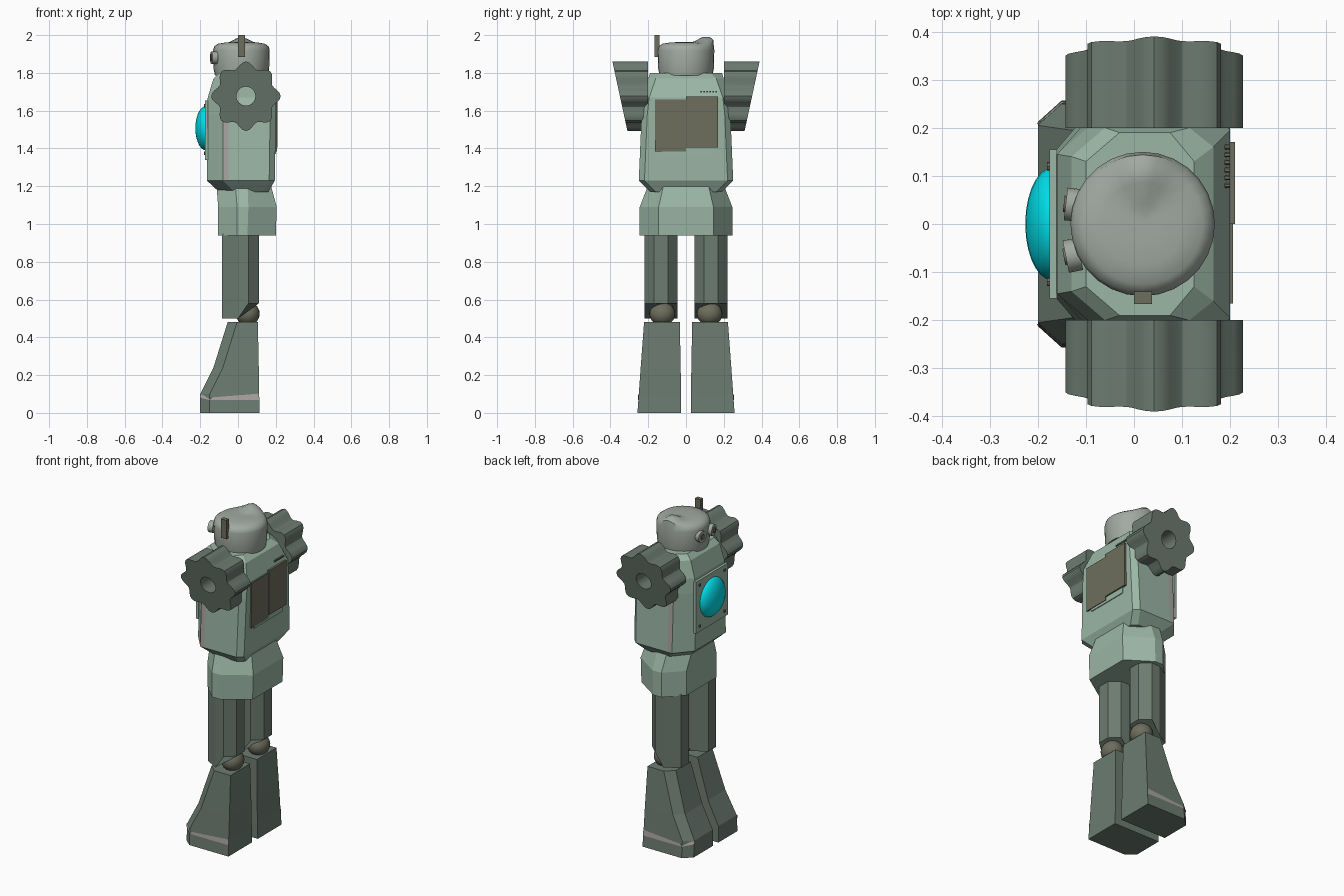
import bpy, bmesh, math
from mathutils import Vector, Matrix

if "Cube" in bpy.data.objects:
    bpy.data.objects.remove(bpy.data.objects["Cube"])


def material(name, rgb):
    m = bpy.data.materials.new(name)
    m.diffuse_color = (*rgb, 1)
    m.use_nodes = True
    m.node_tree.nodes["Principled BSDF"].inputs["Base Color"].default_value = m.diffuse_color
    return m


GREEN = material("pale_green", (0.33, 0.47, 0.38))
DARK = material("dark_green", (0.15, 0.20, 0.165))
HEAD = material("warm_grey", (0.36, 0.40, 0.36))
BROWN = material("brown_grey", (0.155, 0.155, 0.11))
CYAN = material("cyan", (0.0, 0.74, 0.82))
STRIPE = material("light_stripe", (0.40, 0.37, 0.36))


def finish(name, bm, mat, smooth=None):
    bmesh.ops.recalc_face_normals(bm, faces=bm.faces)
    me = bpy.data.meshes.new(name)
    bm.to_mesh(me)
    bm.free()
    me.materials.append(mat)
    ob = bpy.data.objects.new(name, me)
    bpy.context.collection.objects.link(ob)
    if smooth:
        bpy.ops.object.select_all(action='DESELECT')
        ob.select_set(True)
        bpy.context.view_layer.objects.active = ob
        bpy.ops.object.shade_smooth_by_angle(angle=math.radians(smooth))
    return ob


def loft(name, rings, mat, smooth=None):
    """Skin a stack of equal-sized point rings and cap both ends."""
    bm = bmesh.new()
    rows = [[bm.verts.new(p) for p in r] for r in rings]
    n = len(rows[0])
    for a, b in zip(rows, rows[1:]):
        for i in range(n):
            j = (i + 1) % n
            bm.faces.new((a[i], a[j], b[j], b[i]))
    bm.faces.new(rows[0])
    bm.faces.new(rows[-1])
    return finish(name, bm, mat, smooth)


def strip(name, low, high, mat):
    """Open painted band between two polylines."""
    bm = bmesh.new()
    a = [bm.verts.new(p) for p in low]
    b = [bm.verts.new(p) for p in high]
    for i in range(len(a) - 1):
        bm.faces.new((a[i], a[i + 1], b[i + 1], b[i]))
    return finish(name, bm, mat)


def octagon(z, x0, x1, y, front, back, cy=0):
    """Rectangle with front (-x) and back (+x) corner cuts given as (dx, dy)."""
    half = [(x1, y - back[1]), (x1 - back[0], y), (x0 + front[0], y), (x0, y - front[1])]
    pts = half + [(px, -py) for px, py in reversed(half)]
    return [(px, cy + py, z) for px, py in pts]


def box(name, lo, hi, mat):
    lo, hi = Vector(lo), Vector(hi)
    bm = bmesh.new()
    size = Matrix.Diagonal((*(hi - lo), 1))
    bmesh.ops.create_cube(bm, size=1, matrix=Matrix.Translation((lo + hi) / 2) @ size)
    return finish(name, bm, mat)


def disc(name, pos, r, depth, mat, turn=0, seg=12):
    """Short cylinder whose axis points along x, turned about z."""
    bm = bmesh.new()
    m = Matrix.Translation(pos) @ Matrix.Rotation(turn, 4, 'Z') @ Matrix.Rotation(math.pi / 2, 4, 'Y')
    bmesh.ops.create_cone(bm, cap_ends=True, segments=seg, radius1=r, radius2=r, depth=depth, matrix=m)
    return finish(name, bm, mat, 40)


def ball(name, pos, scale, mat, seg=20):
    bm = bmesh.new()
    m = Matrix.Translation(pos) @ Matrix.Diagonal((*scale, 1))
    bmesh.ops.create_uvsphere(bm, u_segments=seg, v_segments=seg // 2, radius=1, matrix=m)
    return finish(name, bm, mat, 60)


# Torso and pelvis
F, B = (0.085, 0.10), (0.03, 0.03)
loft("torso", [
    octagon(1.17, -0.10, 0.16, 0.19, (0.08, 0.09), B),
    octagon(1.23, -0.165, 0.195, 0.25, F, B),
    octagon(1.58, -0.165, 0.20, 0.235, F, B),
    octagon(1.67, -0.16, 0.20, 0.205, (0.07, 0.06), (0.01, 0.01)),
    octagon(1.77, -0.13, 0.165, 0.20, (0.07, 0.06), (0.05, 0.04)),
    octagon(1.80, -0.10, 0.125, 0.19, (0.07, 0.06), (0.05, 0.06))], GREEN)
P, Q = (0.10, 0.10), (0.15, 0.10)
loft("pelvis", [
    octagon(0.94, -0.105, 0.20, 0.245, P, Q),
    octagon(1.09, -0.105, 0.205, 0.245, P, Q),
    octagon(1.22, -0.115, 0.17, 0.195, P, (0.12, 0.08))], GREEN)

# Chest plate with lens and rivets
box("chest_plate", (-0.176, -0.155, 1.34), (-0.16, 0.155, 1.655), GREEN)
ball("chest_lens", (-0.168, 0, 1.507), (0.058, 0.118, 0.118), CYAN, 28)
for y in (-0.12, 0.12):
    for z in (1.375, 1.625):
        disc("chest_rivet", (-0.177, y, z), 0.009, 0.008, BROWN, seg=8)

# Back doors and vent dots
box("back_frame", (0.19, -0.13, 1.37), (0.202, 0.14, 1.65), GREEN)
box("back_door_a", (0.197, -0.165, 1.385), (0.206, 0.0, 1.66), BROWN)
box("back_door_b", (0.197, 0.0, 1.405), (0.210, 0.17, 1.675), BROWN)
for i in range(6):
    disc("back_vent", (0.193, 0.08 + 0.016 * i, 1.70), 0.005, 0.012, BROWN, seg=6)

# Head: turned shell with a raised crest at one side of the crown
profile = [(0.14, 1.785), (0.147, 1.82), (0.15, 1.92), (0.144, 1.94), (0.125, 1.954),
           (0.085, 1.961), (0.04, 1.963), (0.005, 1.963)]
rings = []
for r, z in profile:
    ring = []
    for i in range(28):
        a = math.tau * i / 28
        x, y = r * math.cos(a), r * math.sin(a)
        lift = 0
        if z > 1.93:
            t = min(max((y - 0.03) / 0.08, 0), 1)
            lift = 0.036 * t * t * (3 - 2 * t) * math.exp(-(x / 0.055) ** 2)
        ring.append((0.018 + x, y, z + lift))
    rings.append(ring)
loft("head", rings, HEAD, 40)
for y in (0.04, -0.065):
    disc("eye", (-0.127, y, 1.88), 0.034, 0.03, HEAD, turn=-y * 3, seg=16)
    disc("eye_pupil", (-0.142, y * 1.04, 1.88), 0.017, 0.008, BROWN, turn=-y * 3)
box("antenna", (0.0, -0.166, 1.885), (0.037, -0.14, 2.0), BROWN)


def shoulder_gear(s):
    """Eight-lobed wheel with a through hole and a slanted outer face."""
    cx, cz, n = 0.042, 1.677, 64
    bm = bmesh.new()
    loops = []
    for hole, outside in ((0, 0), (0, 1), (1, 1), (1, 0)):
        row = []
        for i in range(n):
            a = math.tau * i / n
            r = 0.05 if hole else 0.167 + 0.017 * math.cos(8 * a)
            x, z = cx + r * math.cos(a), cz + r * math.sin(a)
            y = 0.35 + 0.216 * (z - cz) if outside else 0.20
            row.append(bm.verts.new((x, s * y, z)))
        loops.append(row)
    for k in range(4):
        a, b = loops[k], loops[(k + 1) % 4]
        for i in range(n):
            j = (i + 1) % n
            bm.faces.new((a[i], a[j], b[j], b[i]))
    finish("shoulder_gear", bm, DARK, 30)


def shin_ring(s, z, xf, xb, yi, yo):
    pts = [(xb, yi), (xb, yo), (xf + 0.05, yo), (xf, yo - 0.045), (xf, yi)]
    return [(x, s * y, z) for x, y in pts]


# Mirrored parts
for s in (1, -1):
    shoulder_gear(s)
    strip("torso_stripe",
          [(-0.08, s * 0.2515, 1.235), (-0.05, s * 0.2515, 1.235)],
          [(-0.08, s * 0.2365, 1.58), (-0.05, s * 0.2365, 1.58)], STRIPE)

    # Thigh with a knee notch cut up at the back
    cy = s * 0.132
    top = octagon(0.95, -0.085, 0.11, 0.0875, (0.085, 0.05), (0.055, 0.05), cy)
    bottom = [(x, y, 0.50 + 0.08 * min(max(x / 0.05, 0), 1)) for x, y, z in top]
    loft("thigh", [bottom, top], DARK)
    ball("knee", (0.052, s * 0.125, 0.525), (0.063, 0.068, 0.063), BROWN)

    # Flared lower leg and foot in one piece
    loft("lower_leg", [
        shin_ring(s, 0, -0.20, 0.115, 0.027, 0.257),
        shin_ring(s, 0.10, -0.20, 0.112, 0.027, 0.250),
        shin_ring(s, 0.24, -0.13, 0.110, 0.028, 0.240),
        shin_ring(s, 0.48, -0.055, 0.105, 0.033, 0.222)], DARK)
    strip("foot_stripe",
          [(0.113, s * 0.2545, 0.068), (-0.15, s * 0.2545, 0.068), (-0.202, s * 0.209, 0.08)],
          [(0.112, s * 0.2525, 0.102), (-0.14, s * 0.2525, 0.082), (-0.202, s * 0.207, 0.099)], STRIPE)
